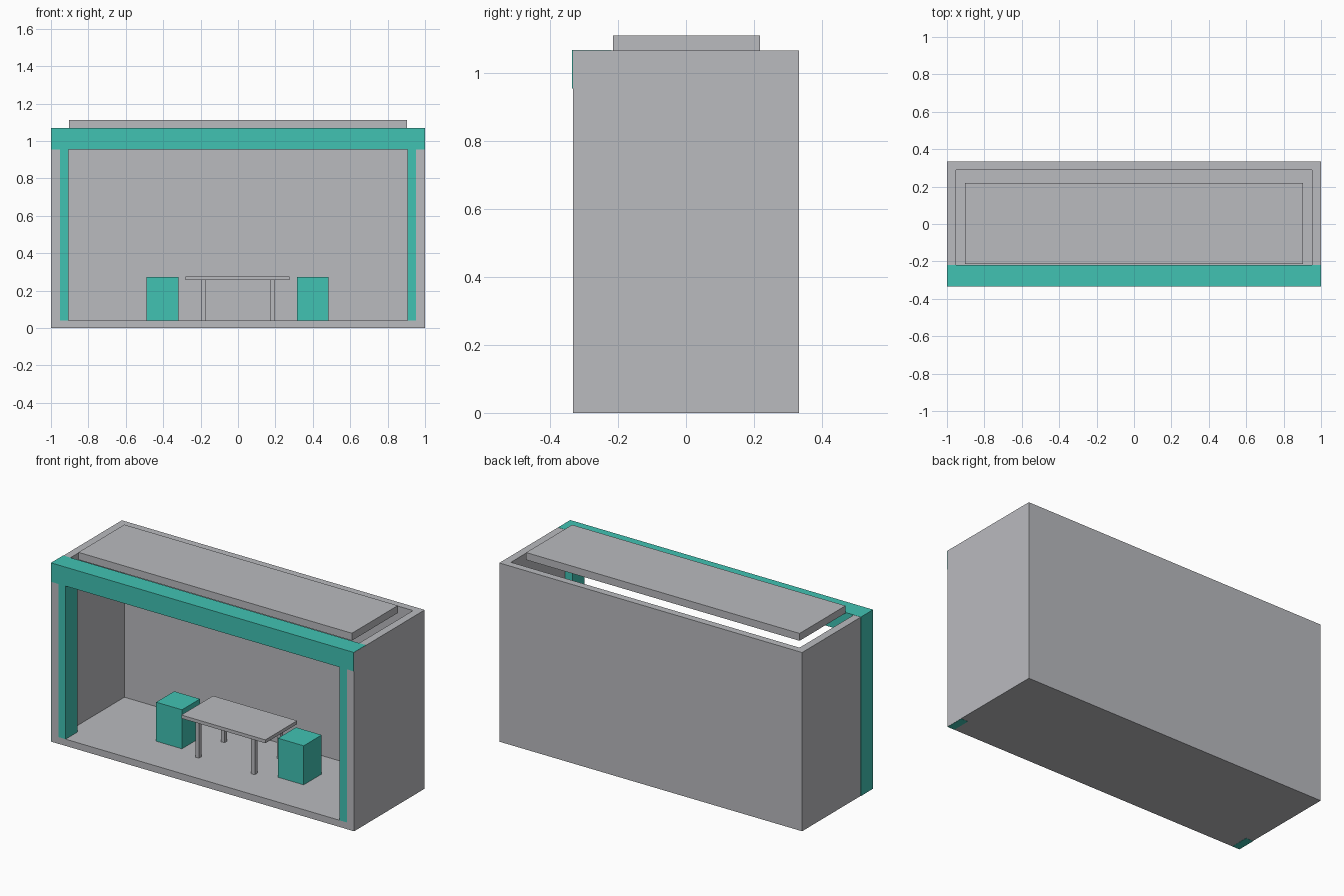
import bpy

default = bpy.data.objects.get("Cube")
if default:
    bpy.data.objects.remove(default, do_unlink=True)


def material(name, rgb):
    mat = bpy.data.materials.new(name)
    mat.use_nodes = True
    color = (*rgb, 1)
    mat.diffuse_color = color
    mat.node_tree.nodes["Principled BSDF"].inputs["Base Color"].default_value = color
    return mat


GREY = material("light grey", (0.49, 0.495, 0.52))
TEAL = material("teal", (0.053, 0.54, 0.45))


def box(name, xs, ys, zs, mat):
    """Box spanning the given (low, high) ranges."""
    center = [(a + b) / 2 for a, b in (xs, ys, zs)]
    bpy.ops.mesh.primitive_cube_add(size=1, location=center)
    obj = bpy.context.object
    obj.name = name
    obj.scale = [b - a for a, b in (xs, ys, zs)]
    bpy.ops.object.transform_apply(location=False, rotation=False, scale=True)
    obj.data.materials.append(mat)
    return obj


FRONT, BACK = -0.333, 0.333
FLOOR, TOP = 0.04, 1.067
INNER_X, POST_X = 0.953, 0.905
FRAME_BACK = -0.22
EPS = 0.001  # keeps flush faces from sharing a plane

# Booth shell, open at the front and top
box("floor", (-1, 1), (FRONT, BACK), (0, FLOOR), GREY)
box("back_wall", (-INNER_X, INNER_X), (0.29, BACK), (FLOOR, TOP), GREY)
box("right_wall", (-1, -INNER_X), (FRONT, BACK), (FLOOR, TOP), GREY)
box("left_wall", (INNER_X, 1), (FRONT, BACK), (FLOOR, TOP), GREY)

# Front frame: corner posts and header beam
box("right_post", (-1 - EPS, -INNER_X), (FRONT + EPS, FRAME_BACK), (-EPS, TOP - EPS), TEAL)
box("left_post", (INNER_X, 1 - EPS), (FRONT + EPS, FRAME_BACK), (-EPS, TOP - EPS), TEAL)
for side, s in (("left", 1), ("right", -1)):
    xs = sorted((s * POST_X, s * INNER_X))
    box(side + "_post_inner", xs, (FRONT, FRAME_BACK), (FLOOR, TOP - EPS), TEAL)
box("header_beam", (-1 - EPS, 1 - EPS), (FRONT - 2 * EPS, FRAME_BACK), (0.955, TOP + EPS), TEAL)

# Floating roof panel
box("roof_panel", (-0.903, 0.903), (-0.215, 0.218), (TOP, 1.111), GREY)

# Table with four legs
box("table_top", (-0.28, 0.275), (-0.135, 0.165), (0.256, 0.276), GREY)
for x_name, x in (("left", 0.182), ("right", -0.187)):
    for y_name, y in (("front", -0.107), ("back", 0.135)):
        box(f"{y_name}_{x_name}_table_leg", (x - 0.012, x + 0.012),
            (y - 0.012, y + 0.012), (FLOOR, 0.256), GREY)

# Block stools on either side of the table
for side, x in (("left", 0.4), ("right", -0.404)):
    box(side + "_stool", (x - 0.085, x + 0.085), (-0.073, 0.097), (FLOOR, 0.273), TEAL)
